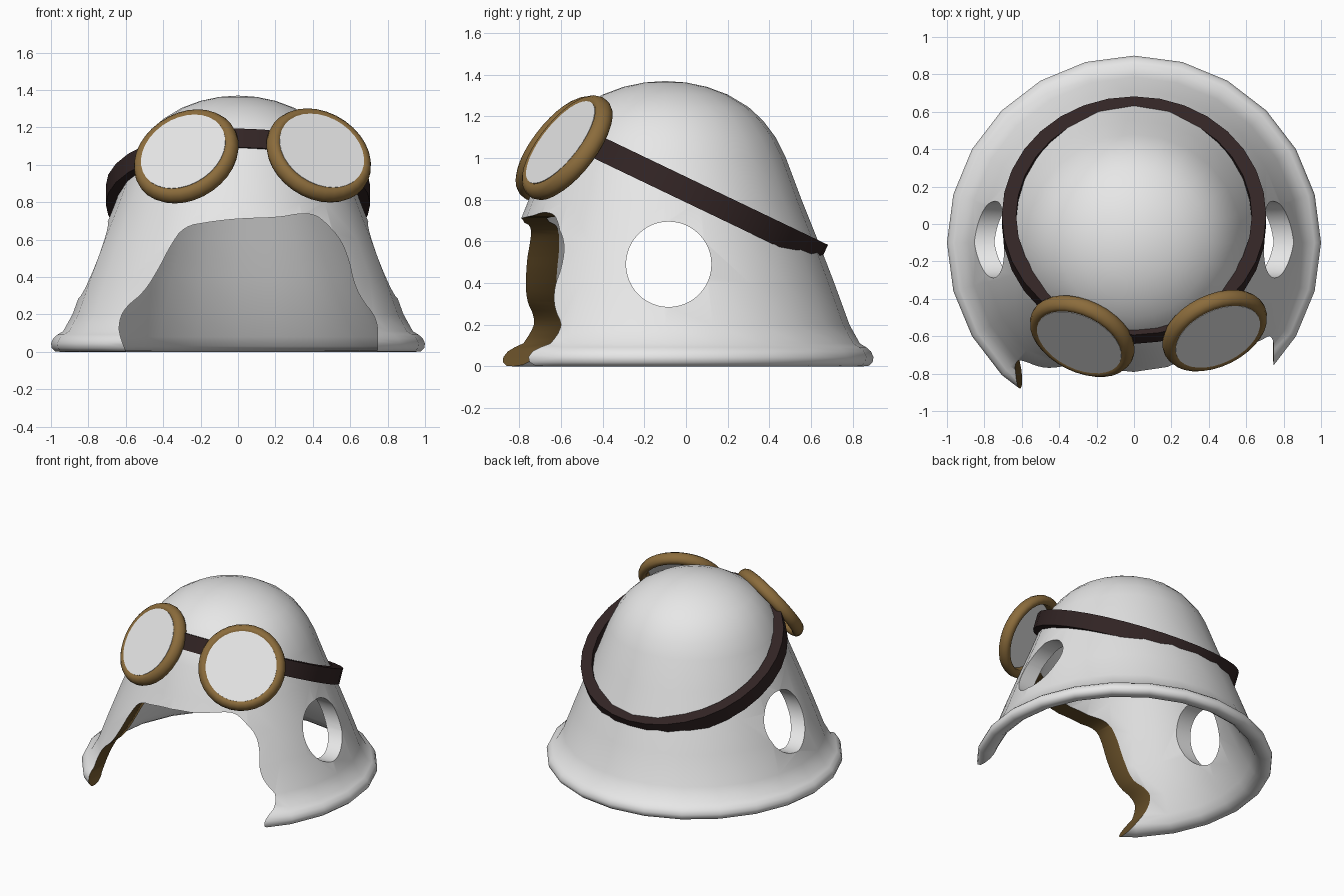
import bpy, bmesh, math
from mathutils import Vector, Matrix

if "Cube" in bpy.data.objects:
    bpy.data.objects.remove(bpy.data.objects["Cube"])


def material(name, color):
    m = bpy.data.materials.new(name)
    m.use_nodes = True
    m.diffuse_color = (*color, 1)
    m.node_tree.nodes["Principled BSDF"].inputs["Base Color"].default_value = (*color, 1)
    return m


white = material("shell white", (0.8, 0.8, 0.8))
brass = material("brass brown", (0.26, 0.15, 0.045))
lining = material("cut edge brown", (0.13, 0.075, 0.021))
leather = material("dark leather", (0.032, 0.018, 0.018))


def finish(name, bm, mats, index=0):
    bmesh.ops.recalc_face_normals(bm, faces=bm.faces)
    for f in bm.faces:
        f.material_index = index
    mesh = bpy.data.meshes.new(name)
    bm.to_mesh(mesh)
    bm.free()
    for m in mats:
        mesh.materials.append(m)
    ob = bpy.data.objects.new(name, mesh)
    bpy.context.collection.objects.link(ob)
    return ob


def activate(ob):
    bpy.ops.object.select_all(action="DESELECT")
    ob.select_set(True)
    bpy.context.view_layer.objects.active = ob


def smooth(ob, degrees=55):
    activate(ob)
    bpy.ops.object.shade_smooth_by_angle(angle=math.radians(degrees))


def lathe(name, profile, mats, steps, closed=False):
    """Spin (radius, height) points around z."""
    bm = bmesh.new()
    vs = [bm.verts.new((r, 0, z)) for r, z in profile]
    pairs = list(zip(vs, vs[1:])) + ([(vs[-1], vs[0])] if closed else [])
    edges = [bm.edges.new(p) for p in pairs]
    bmesh.ops.spin(bm, geom=vs + edges, cent=(0, 0, 0), axis=(0, 0, 1),
                   angle=math.tau, steps=steps)
    bmesh.ops.remove_doubles(bm, verts=bm.verts, dist=0.0005)
    return finish(name, bm, mats)


def rounded(points):
    """Cut the corners of a closed outline."""
    result = []
    for a, b in zip(points, points[1:] + points[:1]):
        a, b = Vector(a), Vector(b)
        result += [a.lerp(b, 0.25), a.lerp(b, 0.75)]
    return result


# Helmet shell: outer wall, rolled brim, thick inner wall
outer = [(0, 1.37), (.1, 1.363), (.2, 1.342), (.3, 1.305), (.4, 1.245), (.47, 1.18),
         (.53, 1.1), (.58, 1), (.655, .8), (.735, .6), (.812, .4), (.885, .2), (.935, .11)]
brim = [(.965, .092), (.988, .072), (1, .045), (.996, .02), (.978, .003), (.95, 0),
        (.915, .008), (.885, .03), (.855, .08)]
inner = [(.785, .2), (.695, .4), (.615, .6), (.535, .8), (.455, 1), (.36, 1.13),
         (.24, 1.21), (.12, 1.245), (0, 1.255)]
shell = lathe("helmet_shell", outer + brim + inner, [white, lining], 24)
shell.location.y = -0.1

# Face opening cutter, extruded from its rounded front outline
outline = [(-.53, -.15), (-.635, .08), (-.635, .17), (-.6, .24), (-.5, .32), (-.42, .45),
           (-.36, .57), (-.29, .67), (-.15, .695), (0, .712), (.22, .718), (.33, .74),
           (.41, .735), (.47, .69), (.55, .6), (.597, .48), (.615, .38), (.66, .28),
           (.735, .19), (.75, .1), (.735, -.15)]
outline = rounded(rounded(outline))
bm = bmesh.new()
face = bm.faces.new([bm.verts.new((x, -1.3, z)) for x, z in outline])
pushed = bmesh.ops.extrude_face_region(bm, geom=[face], use_keep_orig=True)["geom"]
bmesh.ops.translate(bm, vec=(0, 1.1, 0),
                    verts=[g for g in pushed if isinstance(g, bmesh.types.BMVert)])
face_cutter = finish("face_opening_cutter", bm, [white, lining], 1)

# Round ear hole cutter through both sides
bm = bmesh.new()
bmesh.ops.create_cone(bm, cap_ends=True, segments=48, radius1=.205, radius2=.205, depth=3,
                      matrix=Matrix.Translation((0, -.083, .49)) @ Matrix.Rotation(math.pi / 2, 4, "Y"))
ear_cutter = finish("ear_hole_cutter", bm, [white, lining])

for cutter in (face_cutter, ear_cutter):
    mod = shell.modifiers.new("cut", "BOOLEAN")
    mod.operation = "DIFFERENCE"
    mod.solver = "EXACT"
    mod.object = cutter
    activate(shell)
    bpy.ops.object.modifier_apply(modifier=mod.name)
    bpy.data.objects.remove(cutter)
smooth(shell)

# Tilted goggle strap
strap = lathe("goggle_strap", [(.63, -.068), (.707, -.068), (.707, .043), (.63, .043)],
              [leather], 32, closed=True)
strap.location = (0, .026, .85)
strap.rotation_euler.x = math.radians(-25.6)
smooth(strap, 30)

# Goggles: deep rounded ring with a flat lens near its front, facing forward, up and outward
ring = [(.236, .04), (.25, .048), (.268, .046), (.286, .032), (.296, .008), (.296, -.012),
        (.286, -.032), (.268, -.042), (.248, -.038), (.238, -.02)]
lens = [(0, .046), (.242, .046), (.242, .04), (0, .04)]
for side, sign, centre in (("right", -1, (-.277, -.6, 1.045)), ("left", 1, (.432, -.57, 1.05))):
    turn = Vector((.36 * sign, -.73, .577)).to_track_quat("Z", "Y")
    for ob in (lathe(side + "_goggle_ring", ring, [brass], 32, closed=True),
               lathe(side + "_goggle_lens", lens, [white], 32)):
        ob.location = centre
        ob.rotation_euler = turn.to_euler()
        smooth(ob)
